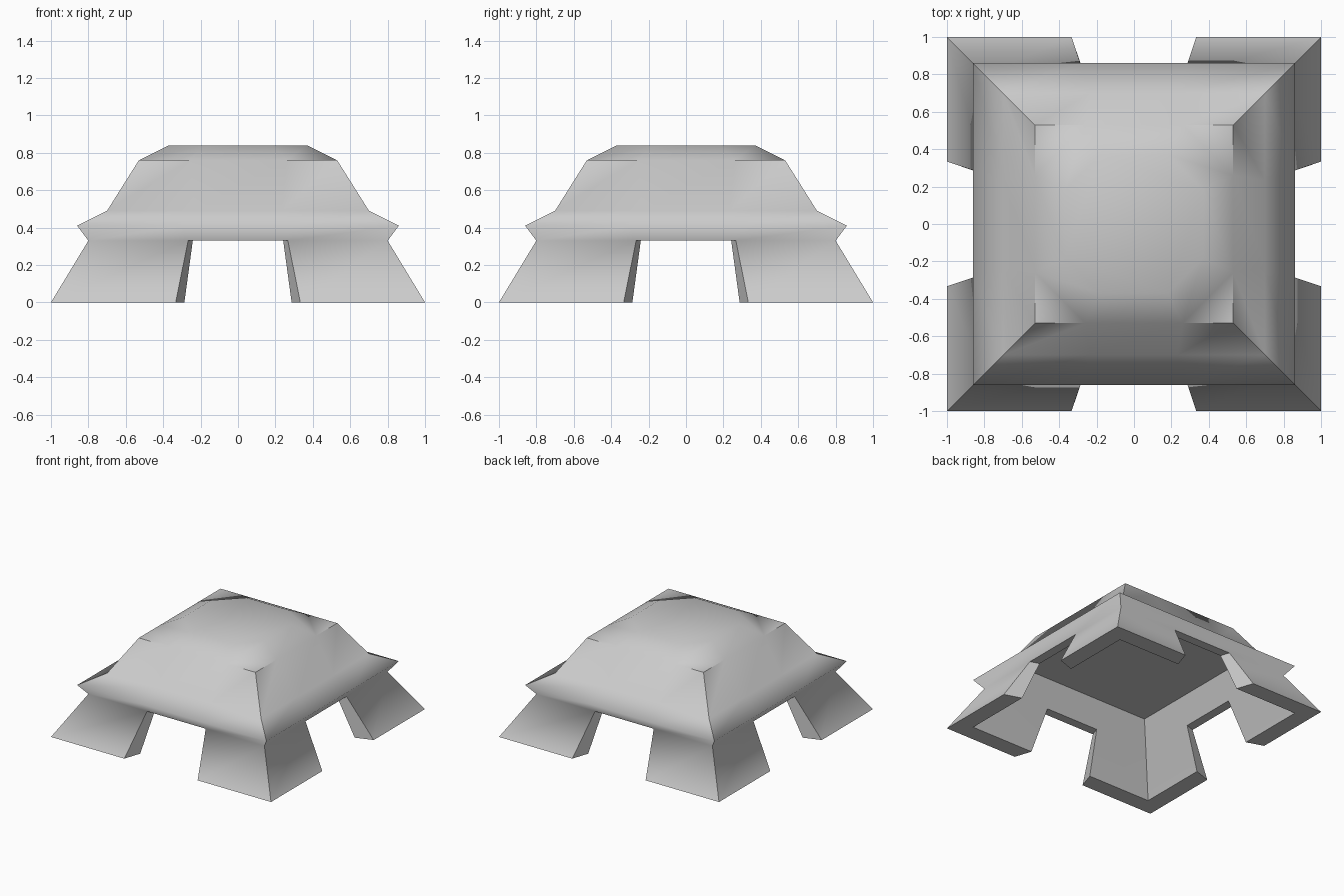
import bpy, bmesh, math

if "Cube" in bpy.data.objects:
    bpy.data.objects.remove(bpy.data.objects["Cube"])

bm = bmesh.new()
side_of = {}  # outer wall face -> side number, used to keep each side smooth


def ring(half, z, frac=1 / 3):
    """Square ring, 12 points: per side a corner and two inner points."""
    pts = []
    for k in range(4):
        c, s = round(math.cos(k * math.pi / 2)), round(math.sin(k * math.pi / 2))
        for x in (-half, -half * frac, half * frac):
            pts.append(bm.verts.new((x * c + half * s, x * s - half * c, z)))
    return pts


def band(a, b, doorway=False, outer=False):
    """Join two rings, optionally leaving the middle of each side open."""
    n = len(a)
    for i in range(n):
        if doorway and i % 3 == 1:
            continue
        j = (i + 1) % n
        f = bm.faces.new((a[i], a[j], b[j], b[i]))
        if outer:
            side_of[f] = i // 3


# Outer shell: legs, flared eave and upper walls
outer = [ring(1.0, 0), ring(0.80, 0.33), ring(0.86, 0.41),
         ring(0.70, 0.49), ring(0.53, 0.76, 0.49)]
for n in range(4):
    band(outer[n], outer[n + 1], doorway=(n == 0), outer=True)

# Inner shell and flat ceiling
inner = [ring(0.86, 0), ring(0.725, 0.33), ring(0.64, 0.53)]
band(inner[0], inner[1], doorway=True)
band(inner[1], inner[2])
bm.faces.new(inner[2])

# Feet undersides, doorway lintels and jambs
band(outer[0], inner[0], doorway=True)
for k in range(4):
    a, b = 3 * k + 1, 3 * k + 2
    bm.faces.new((outer[1][a], outer[1][b], inner[1][b], inner[1][a]))
    for p in (a, b):
        bm.faces.new((outer[0][p], outer[1][p], inner[1][p], inner[0][p]))

# Roof: flat corner triangles and a low eight-sided cap
rim = outer[4]
for k in range(4):
    bm.faces.new((rim[3 * k - 1], rim[3 * k], rim[3 * k + 1]))
cap_ring = ring(0.37, 0.84, 0.49)
low = [v for i, v in enumerate(rim) if i % 3]
high = [v for i, v in enumerate(cap_ring) if i % 3]
band(low, high)
bm.faces.new(high)
bmesh.ops.delete(bm, geom=cap_ring[::3], context='VERTS')

# Smooth shading within each outer side, sharp at other strong creases
bmesh.ops.recalc_face_normals(bm, faces=bm.faces)
for f in bm.faces:
    f.smooth = True
for e in bm.edges:
    if len(e.link_faces) == 2:
        s0, s1 = (side_of.get(f) for f in e.link_faces)
        same_side = s0 is not None and s0 == s1
        e.smooth = same_side or e.calc_face_angle() < math.radians(33)

mesh = bpy.data.meshes.new("four_legged_shelter")
bm.to_mesh(mesh)
bm.free()
obj = bpy.data.objects.new("four_legged_shelter", mesh)
bpy.context.collection.objects.link(obj)
